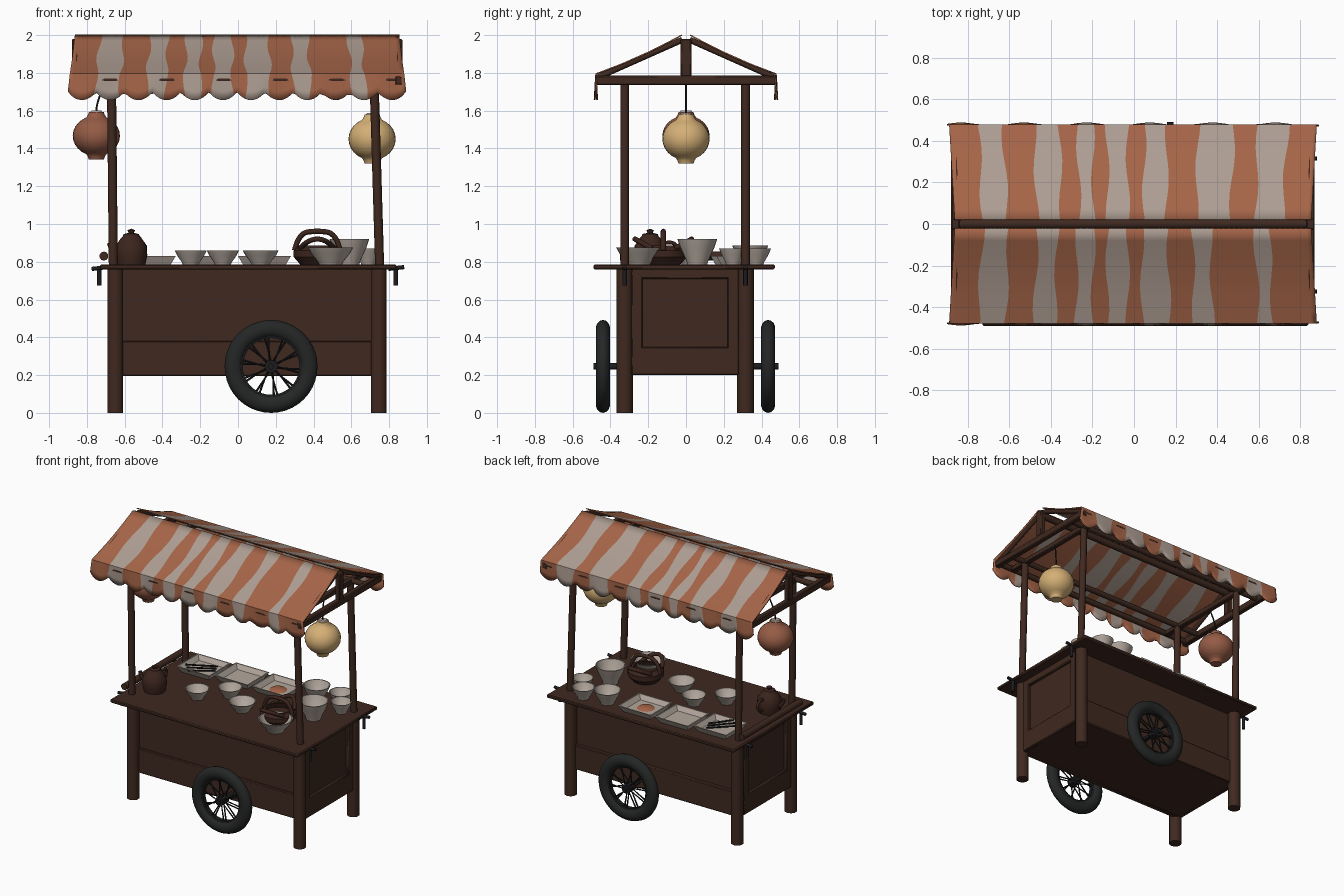
import bpy, bmesh, math
from mathutils import Vector, Matrix

cube = bpy.data.objects.get("Cube")
if cube:
    bpy.data.objects.remove(cube)

made = []


def material(name, rgb):
    m = bpy.data.materials.new(name)
    m.use_nodes = True
    m.diffuse_color = (*rgb, 1)
    m.node_tree.nodes["Principled BSDF"].inputs["Base Color"].default_value = (*rgb, 1)
    return m


WOOD = material("dark wood", (0.05, 0.022, 0.014))
POT = material("brown pottery", (0.045, 0.018, 0.012))
RUBBER = material("tyre rubber", (0.018, 0.019, 0.019))
IRON = material("black iron", (0.012, 0.012, 0.014))
CREAM = material("cream cloth", (0.42, 0.34, 0.29))
ORANGE = material("orange cloth", (0.38, 0.13, 0.065))
CHINA = material("pale china", (0.45, 0.39, 0.34))
RED = material("red paper", (0.30, 0.105, 0.06))
YELLOW = material("yellow paper", (0.66, 0.43, 0.18))


def finish(name, bm, *mats):
    bmesh.ops.recalc_face_normals(bm, faces=bm.faces)
    mesh = bpy.data.meshes.new(name)
    bm.to_mesh(mesh)
    bm.free()
    for m in mats:
        mesh.materials.append(m)
    ob = bpy.data.objects.new(name, mesh)
    bpy.context.collection.objects.link(ob)
    made.append(ob)
    return ob


def box(name, x, y, z, mat=WOOD, bevel=0.006):
    """Box from three (low, high) ranges."""
    bm = bmesh.new()
    bmesh.ops.create_cube(bm, size=1)
    for v in bm.verts:
        v.co = [r[0] + (c + 0.5) * (r[1] - r[0]) for r, c in zip((x, y, z), v.co)]
    ob = finish(name, bm, mat)
    if bevel:
        mod = ob.modifiers.new("bevel", 'BEVEL')
        mod.width = bevel
    return ob


def rod(name, a, b, r, mat=WOOD, r2=None, sides=10):
    """Round bar from a to b, optionally tapered."""
    a, b = Vector(a), Vector(b)
    turn = (b - a).to_track_quat('Z', 'Y').to_matrix().to_4x4()
    bm = bmesh.new()
    bmesh.ops.create_cone(bm, cap_ends=True, segments=sides, radius1=r, radius2=r2 or r,
                          depth=(b - a).length, matrix=Matrix.Translation((a + b) / 2) @ turn)
    return finish(name, bm, mat)


def lathe(name, profile, loc, mat, sides=24, start=0.0, scale=(1, 1, 1)):
    """Spin (radius, height) points round z; zero radii close to a point."""
    bm = bmesh.new()
    rings = []
    for r, z in profile:
        rings.append([bm.verts.new((r * math.cos(start + math.tau * i / sides),
                                    r * math.sin(start + math.tau * i / sides), z))
                      for i in range(sides)])
    for low, high in zip(rings, rings[1:]):
        for i in range(sides):
            j = (i + 1) % sides
            bm.faces.new((low[i], low[j], high[j], high[i]))
    bmesh.ops.remove_doubles(bm, verts=bm.verts, dist=1e-5)
    for v in bm.verts:
        v.co = Vector(loc) + Vector(c * s for c, s in zip(v.co, scale))
    return finish(name, bm, mat)


def tube(name, points, r, mat):
    """Bent tube through points."""
    cu = bpy.data.curves.new(name, 'CURVE')
    cu.dimensions, cu.bevel_depth, cu.bevel_resolution = '3D', r, 2
    cu.use_fill_caps = True
    sp = cu.splines.new('NURBS')
    sp.points.add(len(points) - 1)
    for p, co in zip(sp.points, points):
        p.co = (*co, 1)
    sp.use_endpoint_u, sp.order_u = True, 3
    cu.materials.append(mat)
    ob = bpy.data.objects.new(name, cu)
    bpy.context.collection.objects.link(ob)


# Cabinet, its lower boards and framed ends
box("cabinet", (-0.66, 0.75), (-0.30, 0.29), (0.2, 0.77))
for s, tag in ((-1, "front"), (1, "back")):
    box(tag + "_lower_board", (-0.65, 0.74), sorted((s * 0.28, s * 0.318)), (0.195, 0.38))
for x, tag in (((-0.68, -0.65), "right"), ((0.74, 0.77), "left")):
    for z in ((0.2, 0.35), (0.71, 0.765)):
        box(tag + "_end_rail", x, (-0.29, 0.28), z)
    for y in ((-0.29, -0.23), (0.22, 0.28)):
        box(tag + "_end_stile", x, y, (0.2, 0.765))
box("countertop", (-0.73, 0.84), (-0.49, 0.47), (0.76, 0.785))

# Legs, posts and counter hooks
for x, top_x, hook in ((-0.65, -0.67, -0.735), (0.745, 0.72, 0.835)):
    for y in (-0.325, 0.315):
        rod("leg", (x, y, 0), (x, y, 0.765), 0.044)
        rod("post", (x + (0.005 if x > 0 else -0.01), y, 0.77), (top_x, y, 1.77), 0.024)
        rod("hook", (hook, y, 0.675), (hook, y, 0.76), 0.012, IRON)
        rod("hook_pin", (hook - 0.04, y, 0.762), (hook + 0.045, y, 0.772), 0.011, IRON)
rod("side_rail", (-0.71, -0.35, 0.83), (-0.71, 0.35, 0.83), 0.024)

# Roof timbers
for x in (-0.86, 0.85):
    box("tie_beam", (x - 0.02, x + 0.02), (-0.48, 0.48), (1.735, 1.785))
    box("king_post", (x - 0.02, x + 0.02), (-0.028, 0.028), (1.78, 1.98))
    for s in (-1, 1):
        rod("rafter", (x, s * 0.47, 1.775), (x * 0.985, s * 0.02, 1.975), 0.016)
for x in (-0.68, 0.72):
    box("inner_tie_beam", (x - 0.02, x + 0.02), (-0.46, 0.46), (1.74, 1.78))
for y in (-0.46, -0.325, 0.32, 0.46):
    rod("long_beam", (-0.86, y, 1.765), (0.85, y, 1.765), 0.02)
rod("ridge_beam", (-0.86, 0, 1.95), (0.85, 0, 1.95), 0.024)

# Striped canopy halves with scalloped valance; odd spans are cream
FRONT = (-0.89, -0.75, -0.62, -0.48, -0.38, -0.28, -0.2, -0.13, -0.03, 0.04,
         0.17, 0.29, 0.38, 0.6, 0.67, 0.88)
BACK = (-0.89, -0.75, -0.63, -0.48, -0.36, -0.27, -0.2, -0.13, -0.03, 0.05,
        0.16, 0.31, 0.48, 0.6, 0.74, 0.88)
SLOPE, DROP, FINE = 8, 3, 8


def canopy(name, edges, side):
    bm = bmesh.new()
    rows = []
    for k in range(SLOPE + DROP + 1):
        t = min(k / SLOPE, 1)
        d = max(k - SLOPE, 0) / DROP
        wob = [0 if i in (0, len(edges) - 1) else
               0.011 * math.sin(k * 0.8 + i * 2.3 + side) for i in range(len(edges))]
        row = []
        for i in range(len(edges) - 1):
            a, b = edges[i] + wob[i], edges[i + 1] + wob[i + 1]
            last = i == len(edges) - 2
            for j in range(FINE + last):
                x = a + (b - a) * j / FINE
                scallop = abs(math.sin((x + 0.89) / 1.77 * 12 * math.pi))
                y = 0.022 + 0.455 * t + 0.008 * d * math.sin(x * 21)
                z = 2 - 0.205 * t - 0.012 * math.sin(t * math.pi) - d * (0.092 + 0.047 * scallop ** 0.7)
                row.append(bm.verts.new((x * (0.97 + 0.03 * t + 0.012 * d), side * y, z)))
        rows.append(row)
    for up, down in zip(rows, rows[1:]):
        for c in range(len(up) - 1):
            f = bm.faces.new((up[c], up[c + 1], down[c + 1], down[c]))
            f.material_index = (c // FINE) % 2
    ob = finish(name, bm, ORANGE, CREAM)
    mod = ob.modifiers.new("cloth", 'SOLIDIFY')
    mod.thickness, mod.offset = 0.007, 0


canopy("front_canopy", FRONT, -1)
canopy("back_canopy", BACK, 1)

# Wheels on one axle
WX, WZ = 0.175, 0.246
rod("axle", (WX, -0.49, WZ), (WX, 0.49, WZ), 0.017, IRON)
for y in (-0.44, 0.435):
    pts = [(0.2 + 0.046 * math.cos(a), 0.038 * math.sin(a))
           for a in (math.tau * i / 14 for i in range(15))]
    tyre = lathe("tyre", pts, (0, 0, 0), RUBBER, 40)
    rim = lathe("rim", [(0.163, -0.02), (0.163, 0.02), (0.15, 0.016), (0.15, -0.016), (0.163, -0.02)],
                (0, 0, 0), IRON, 40)
    for ob in (tyre, rim):
        ob.data.transform(Matrix.Translation((WX, y, WZ)) @ Matrix.Rotation(math.pi / 2, 4, 'X'))
    rod("hub", (WX, y - 0.035, WZ), (WX, y + 0.035, WZ), 0.034, IRON, sides=16)
    for i in range(20):
        a = math.tau * i / 20
        b = a + (0.22 if i % 2 else -0.22)
        rod("spoke", (WX + 0.03 * math.cos(a), y + (0.02 if i % 2 else -0.02), WZ + 0.03 * math.sin(a)),
            (WX + 0.158 * math.cos(b), y, WZ + 0.158 * math.sin(b)), 0.004, IRON, 0.006, 6)

# Paper lanterns on cords
for name, x, z, h, paper, hang in (("red_lantern", -0.75, 1.467, 0.125, RED, -0.69),
                                   ("yellow_lantern", 0.71, 1.45, 0.13, YELLOW, 0.72)):
    body = [(0, -h), (0.04, -h), (0.045, -0.88 * h)]
    body += [(0.125 * math.cos(a), 0.86 * h * math.sin(a))
             for a in (math.radians(d) for d in range(-65, 66, 13))]
    body += [(0.045, 0.88 * h), (0.04, h), (0, h)]
    lathe(name, body, (x, 0, z), paper, 28)
    rod(name + "_cap", (x, 0, z + h - 0.004), (x, 0, z + h + 0.008), 0.036, CHINA, 0.028)
    tube(name + "_cord", [(x, 0, z + h), (x, 0, z + h + 0.07), (hang, 0, 1.76)], 0.005, IRON)

# Bowls: x, y, radius, height
TOP = 0.785
for x, y, r, h in ((-0.25, -0.13, 0.085, 0.075), (-0.08, 0.02, 0.085, 0.075), (0.12, -0.12, 0.095, 0.075),
                   (0.49, -0.25, 0.12, 0.09), (0.59, 0.06, 0.105, 0.135), (0.42, 0.34, 0.095, 0.1),
                   (0.60, 0.37, 0.08, 0.085), (0.69, 0.25, 0.075, 0.085)):
    lathe("bowl", [(0, 0), (r * 0.5, 0), (r * 0.55, h * 0.15), (r * 0.85, h * 0.65), (r, h),
                   (r * 0.93, h), (r * 0.75, h * 0.6), (r * 0.4, h * 0.2), (0, h * 0.18)],
          (x, y, TOP), CHINA)

# Serving trays with a little food and tongs
for x, y in ((-0.47, 0.26), (-0.17, 0.29), (0.14, 0.29)):
    lathe("tray", [(0, 0), (0.16, 0), (0.198, 0.045), (0.185, 0.045), (0.15, 0.012), (0, 0.012)],
          (x, y, TOP), CHINA, 4, math.pi / 4, (1, 0.92, 1))
lathe("sauce", [(0, 0.022), (0.05, 0.02), (0.065, 0.01)], (0.14, 0.28, TOP), ORANGE, 16)
for d in (0, 0.035, 0.07):
    rod("tongs", (-0.58 + d, 0.2 - d, TOP + 0.04), (-0.4 + d * 0.4, 0.33 - d, TOP + 0.025), 0.006, IRON)

# Teapot
lathe("teapot", [(0, 0), (0.075, 0), (0.085, 0.05), (0.082, 0.1), (0.055, 0.14), (0.045, 0.15),
                 (0.04, 0.162), (0.014, 0.168), (0.02, 0.182), (0, 0.19)], (-0.565, -0.19, TOP), POT)
tube("teapot_spout", [(-0.63, -0.19, 0.83), (-0.67, -0.2, 0.85), (-0.68, -0.2, 0.9)], 0.014, POT)
tube("teapot_handle", [(-0.565, -0.11, 0.9), (-0.565, -0.05, 0.91), (-0.565, -0.05, 0.83),
                       (-0.565, -0.1, 0.82)], 0.01, POT)

# Squat stew pot with looped handles
PX, PY = 0.42, -0.12
lathe("stew_pot", [(0, 0), (0.09, 0), (0.125, 0.04), (0.125, 0.075), (0.1, 0.1), (0.085, 0.1),
                   (0.1, 0.06), (0, 0.05)], (PX, PY, TOP), POT)
tube("stew_pot_handle", [(PX - 0.12, PY, 0.86), (PX - 0.1, PY, 0.95), (PX, PY, 0.965),
                         (PX + 0.1, PY, 0.95), (PX + 0.12, PY, 0.86)], 0.014, POT)
for s in (-1, 1):
    tube("stew_pot_loop", [(PX - 0.09, PY + s * 0.06, 0.87), (PX - 0.05, PY + s * 0.15, 0.92),
                           (PX + 0.05, PY + s * 0.15, 0.92), (PX + 0.09, PY + s * 0.06, 0.87)], 0.014, POT)

# Smooth the curved parts, keeping hard edges
for ob in bpy.context.selected_objects:
    ob.select_set(False)
for ob in made:
    ob.select_set(True)
bpy.context.view_layer.objects.active = made[0]
bpy.ops.object.shade_smooth_by_angle(angle=math.radians(40))
